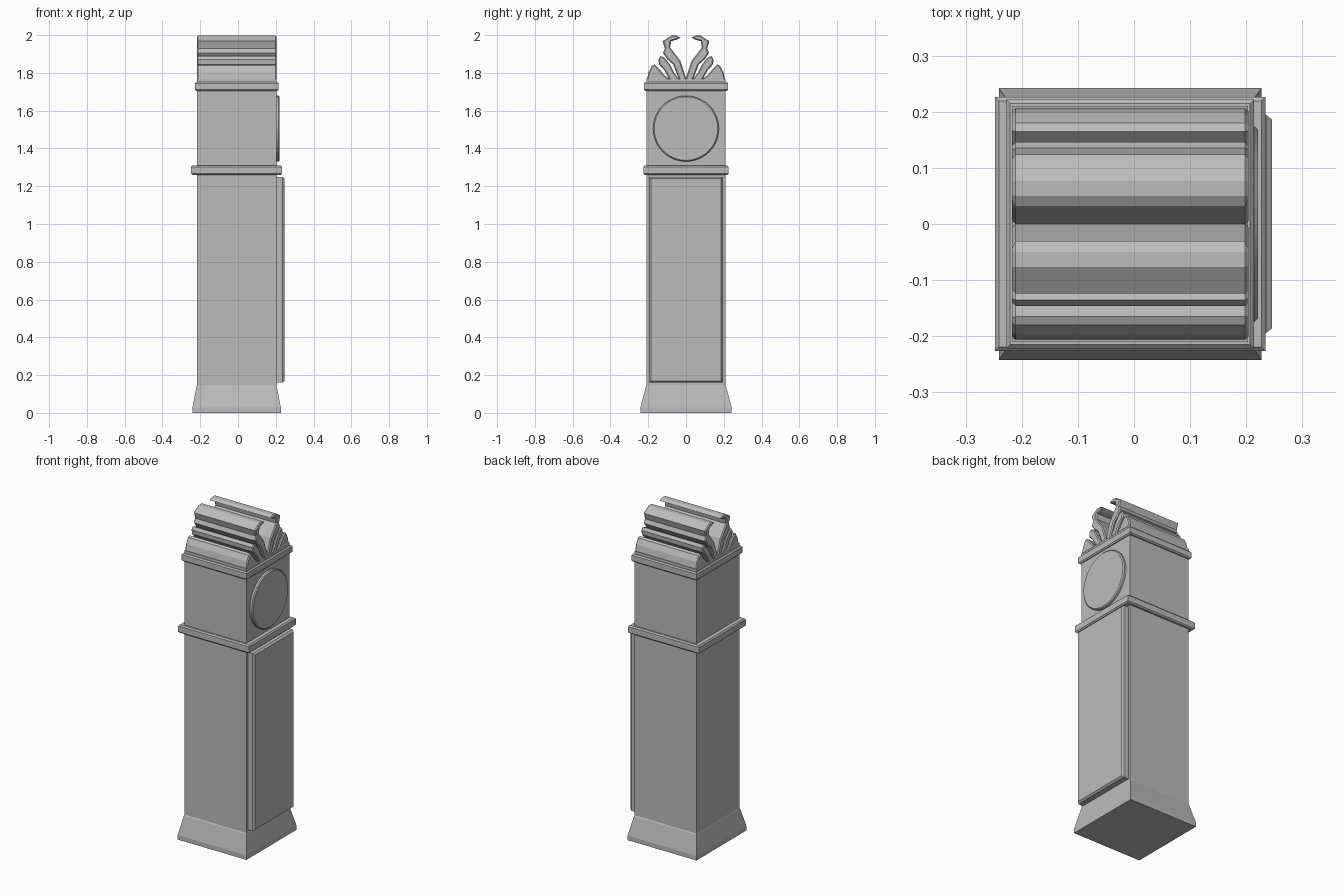
import bpy, bmesh, math
from mathutils import Matrix

if "Cube" in bpy.data.objects:
    bpy.data.objects.remove(bpy.data.objects["Cube"])

CX = -0.007  # the case sits slightly behind centre because of the door
grey = bpy.data.materials.new("stone_grey")
grey.diffuse_color = (0.5, 0.5, 0.5, 1)
grey.use_nodes = True
grey.node_tree.nodes["Principled BSDF"].inputs["Base Color"].default_value = grey.diffuse_color


def finish(name, bm):
    bmesh.ops.recalc_face_normals(bm, faces=bm.faces)
    me = bpy.data.meshes.new(name)
    bm.to_mesh(me)
    bm.free()
    me.materials.append(grey)
    ob = bpy.data.objects.new(name, me)
    bpy.context.collection.objects.link(ob)
    return ob


def tower(name, rings):
    """Closed square stack: rings of (half_x, half_y, z)."""
    bm = bmesh.new()
    loops = [[bm.verts.new((CX + sx * hx, sy * hy, z))
              for sx, sy in ((-1, -1), (1, -1), (1, 1), (-1, 1))] for hx, hy, z in rings]
    bm.faces.new(loops[0])
    bm.faces.new(loops[-1])
    for a, b in zip(loops, loops[1:]):
        for i in range(4):
            j = (i + 1) % 4
            bm.faces.new((a[i], a[j], b[j], b[i]))
    return finish(name, bm)


def moulding(name, hx, hy, z0, z1, c=0.007):
    return tower(name, [(hx - c, hy - c, z0), (hx, hy, z0 + c),
                        (hx, hy, z1 - c), (hx - c, hy - c, z1)])


def leaf(name, pts, side, x0=-0.217, x1=0.204, c=0.006):
    """Side profile of (y, z) points run along x, with chamfered ends."""
    bm = bmesh.new()
    face = bm.faces.new([bm.verts.new((x0, side * y, z)) for y, z in pts])
    ext = bmesh.ops.extrude_face_region(bm, geom=[face])["geom"]
    bmesh.ops.translate(bm, vec=(x1 - x0, 0, 0),
                        verts=[g for g in ext if isinstance(g, bmesh.types.BMVert)])
    caps = [e for e in bm.edges if abs(e.verts[0].co.x - e.verts[1].co.x) < 1e-6]
    bmesh.ops.bevel(bm, geom=caps, offset=c, segments=1, affect='EDGES', clamp_overlap=True)
    return finish(name, bm)


# Case, from the floor up
tower("plinth", [(0.234, 0.242, 0), (0.234, 0.242, 0.028), (0.212, 0.212, 0.14), (0.21, 0.208, 0.146)])
tower("trunk", [(0.21, 0.208, 0.13), (0.21, 0.208, 1.27)])
moulding("waist_moulding", 0.241, 0.226, 1.26, 1.31)
tower("hood", [(0.21, 0.208, 1.30), (0.21, 0.208, 1.71)])
moulding("cornice", 0.221, 0.222, 1.704, 1.752)
tower("crown_base", [(0.21, 0.21, 1.745), (0.21, 0.21, 1.768)])

# Door: a backing strip and a raised chamfered panel
bm = bmesh.new()
rings = [(0.195, 0.19), (0.195, 0.212), (0.195, 0.235), (0.186, 0.246)]
loops = [[bm.verts.new((x, sy * h, 0.705 + sz * (h + 0.35)))
          for sy, sz in ((-1, -1), (1, -1), (1, 1), (-1, 1))] for h, x in rings]
bm.faces.new(loops[0])
bm.faces.new(loops[-1])
for a, b in zip(loops, loops[1:]):
    for i in range(4):
        j = (i + 1) % 4
        bm.faces.new((a[i], a[j], b[j], b[i]))
finish("door", bm)

# Clock dial
bm = bmesh.new()
rot = Matrix.Translation((0.206, 0, 1.505)) @ Matrix.Rotation(math.pi / 2, 4, 'Y')
bmesh.ops.create_cone(bm, cap_ends=True, segments=48, radius1=0.174, radius2=0.174,
                      depth=0.03, matrix=rot)
rim = [e for e in bm.edges if all(v.co.x > 0.21 for v in e.verts)]
bmesh.ops.bevel(bm, geom=rim, offset=0.006, segments=1, affect='EDGES')
finish("clock_dial", bm)

# Crown: three pairs of leaves, the inner pair curling into hooks
hook = [(0.0, 1.76), (0.0, 1.775), (0.03, 1.865), (0.058, 1.9), (0.084, 1.935), (0.078, 1.968),
        (0.052, 1.975), (0.03, 1.986), (0.05, 1.998), (0.077, 1.998), (0.124, 1.968),
        (0.112, 1.93), (0.122, 1.905), (0.1, 1.872), (0.068, 1.845), (0.035, 1.76)]
middle_leaf = [(0.03, 1.76), (0.062, 1.8), (0.085, 1.845), (0.115, 1.882), (0.135, 1.889),
               (0.146, 1.872), (0.143, 1.845), (0.115, 1.815), (0.085, 1.76)]
outer_leaf = [(0.075, 1.76), (0.115, 1.788), (0.142, 1.822), (0.165, 1.845), (0.18, 1.838),
              (0.198, 1.805), (0.208, 1.76)]
for side, label in ((-1, "front"), (1, "back")):
    leaf("crown_hook_" + label, hook, side)
    leaf("crown_middle_leaf_" + label, middle_leaf, side)
    leaf("crown_outer_leaf_" + label, outer_leaf, side)
